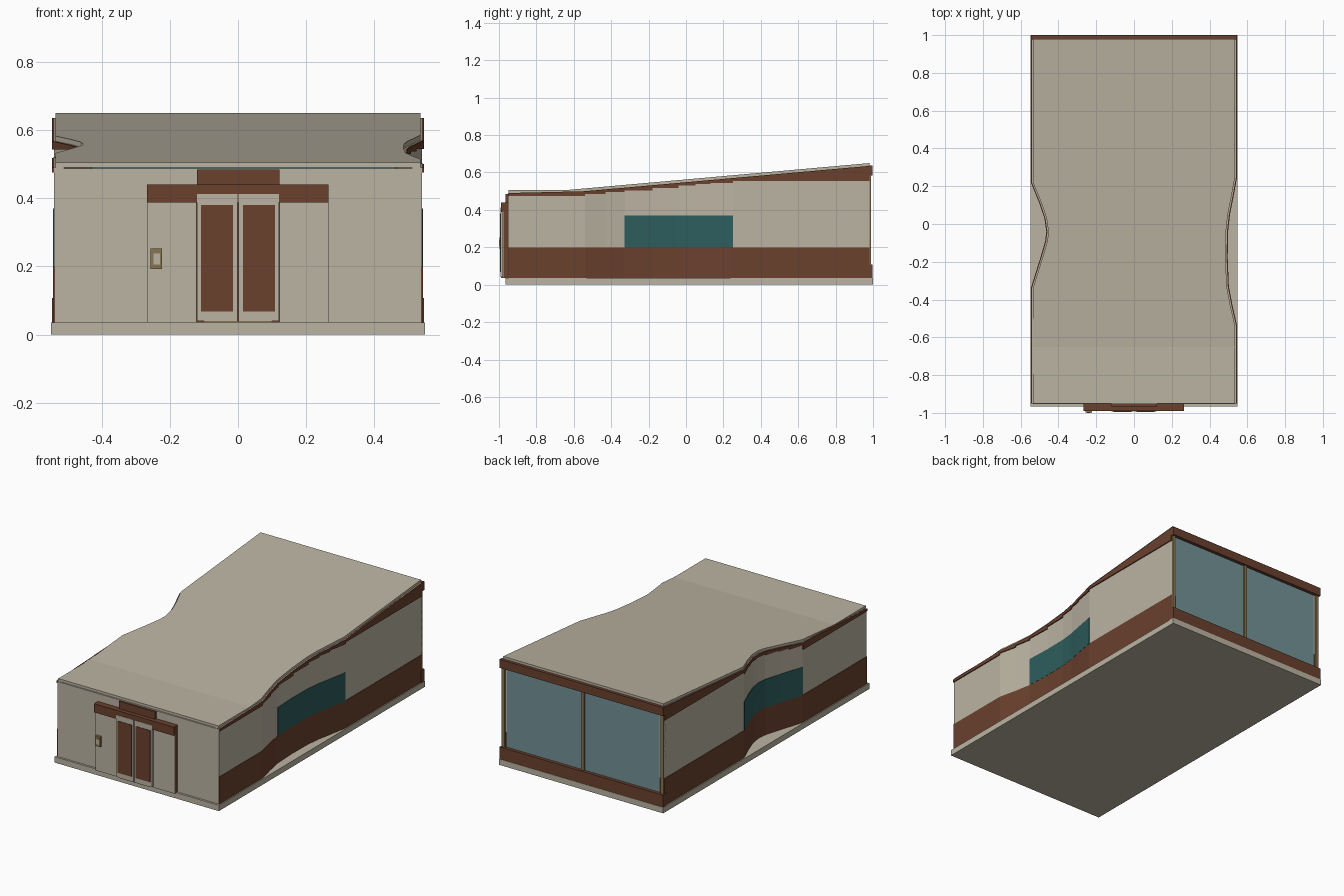
import bpy, bmesh

cube = bpy.data.objects.get("Cube")
if cube:
    bpy.data.objects.remove(cube, do_unlink=True)


def material(name, rgb):
    m = bpy.data.materials.new(name)
    m.use_nodes = True
    m.diffuse_color = (*rgb, 1)
    bsdf = next(n for n in m.node_tree.nodes if n.type == 'BSDF_PRINCIPLED')
    bsdf.inputs["Base Color"].default_value = (*rgb, 1)
    bsdf.inputs["Roughness"].default_value = 0.8
    return m


CREAM = material("cream plaster", (0.50, 0.455, 0.365))
BROWN = material("brown trim", (0.145, 0.052, 0.027))
TEAL = material("dark teal glass", (0.027, 0.11, 0.11))
GLASS = material("pale blue glass", (0.17, 0.29, 0.31))
TAN = material("tan metal", (0.25, 0.18, 0.08))


def loft(name, chains, mat):
    """Each chain is a list of rings, skinned and capped into a solid."""
    bm = bmesh.new()
    for rings in chains:
        vs = [[bm.verts.new(p) for p in ring] for ring in rings]
        for a, b in zip(vs, vs[1:]):
            for i in range(len(a)):
                j = (i + 1) % len(a)
                bm.faces.new((a[i], a[j], b[j], b[i]))
        bm.faces.new(vs[0])
        bm.faces.new(vs[-1])
    bmesh.ops.recalc_face_normals(bm, faces=bm.faces[:])
    me = bpy.data.meshes.new(name)
    bm.to_mesh(me)
    bm.free()
    me.materials.append(mat)
    ob = bpy.data.objects.new(name, me)
    bpy.context.collection.objects.link(ob)
    return ob


def ring(xa, xb, y, z0, z1):
    return [(xa, y, z0), (xb, y, z0), (xb, y, z1), (xa, y, z1)]


def box(name, x, y, z, mat):
    return loft(name, [[ring(*x, v, *z) for v in y]], mat)


def roof_top(y):
    return 0.505 + max(0, y + 0.65) * 0.089


def roof_under(y):
    return roof_top(y) - 0.015


# Plan outline of each side wall, front to back: (half width, y)
FRONT, BACK = -0.95, 0.98
left_plan = [(0.54, FRONT), (0.54, -0.54), (0.515, -0.43), (0.496, -0.33), (0.49, -0.18),
             (0.492, -0.04), (0.502, 0.05), (0.518, 0.13), (0.54, 0.25), (0.54, BACK)]
right_plan = [(0.54, FRONT), (0.54, -0.34), (0.512, -0.25), (0.49, -0.18), (0.464, -0.09),
              (0.458, -0.04), (0.468, 0.03), (0.495, 0.11), (0.54, 0.22), (0.54, BACK)]


def width_at(plan, y):
    for (xa, ya), (xb, yb) in zip(plan, plan[1:]):
        if y <= yb:
            return xa + (xb - xa) * (y - ya) / (yb - ya)
    return plan[-1][0]


# Floor slab
box("floor_slab", (-0.548, 0.548), (-0.965, 1), (0, 0.035), CREAM)

# Side walls: brown base, plaster, window strip and stepped fascia
for side, plan, s, window in (("left", left_plan, 1, (-0.34, 0.26)),
                              ("right", right_plan, -1, (-0.35, 0.23))):
    def band(out, depth, y, z0, z1, x):
        return ring(s * (x + out), s * (x - depth), y, z0, z1)

    loft(side + "_wall_base", [[band(0.002, 0.03, y, 0.035, 0.2, x) for x, y in plan]], BROWN)
    loft(side + "_wall", [[band(0, 0.03, y, 0.2, roof_under(y), x) for x, y in plan]], CREAM)
    loft(side + "_window", [[band(0.003, 0.004, y, 0.2, 0.37, x)
                             for x, y in plan if window[0] < y < window[1]]], TEAL)
    steps = []
    for (xa, ya), (xb, yb) in zip(plan, plan[1:]):
        low = roof_under(ya) - 0.015
        steps.append([band(0.006, 0.03, y, low, roof_under(y), x) for x, y in ((xa, ya), (xb, yb))])
    loft(side + "_fascia", steps, BROWN)

# Roof sheet following both side curves
ys = sorted({y for _, y in left_plan + right_plan} | {-0.65})
loft("roof", [[ring(-width_at(right_plan, y) + 0.005, width_at(left_plan, y) - 0.005,
                    y, roof_under(y), roof_top(y)) for y in ys]], CREAM)

# Front wall
box("front_wall", (-0.536, 0.536), (-0.953, -0.925), (0.035, 0.487), CREAM)

# Entrance surround with canopy
box("entrance_core", (-0.263, 0.263), (-0.976, -0.953), (0.035, 0.39), BROWN)
for name, s in (("left", 1), ("right", -1)):
    box(name + "_entrance_panel", sorted((s * 0.122, s * 0.265)), (-0.981, -0.975), (0.035, 0.39), CREAM)
    box(name + "_door", sorted((s * 0.002, s * 0.12)), (-0.992, -0.976), (0.04, 0.413), CREAM)
    box(name + "_door_panel", sorted((s * 0.014, s * 0.109)), (-0.995, -0.991), (0.068, 0.38), BROWN)
box("canopy", (-0.267, 0.265), (-0.99, -0.953), (0.388, 0.44), BROWN)
box("canopy_header", (-0.12, 0.122), (-0.965, -0.953), (0.44, 0.485), BROWN)
box("door_sill", (-0.1, 0.1), (-0.988, -0.976), (0.035, 0.04), TAN)

# Entry keypad
box("keypad_frame", (-0.256, -0.223), (-0.997, -0.981), (0.192, 0.252), TAN)
box("keypad_face", (-0.248, -0.229), (-1, -0.996), (0.206, 0.238), CREAM)

# Glazed back
box("back_glass", (-0.53, 0.53), (0.965, 0.978), (0.1, 0.6), GLASS)
box("back_sill", (-0.546, 0.546), (0.965, 0.998), (0.035, 0.108), BROWN)
box("back_fascia", (-0.546, 0.546), (0.975, 0.998), (0.585, 0.636), BROWN)
for name, x in (("left", 0.53), ("middle", 0), ("right", -0.53)):
    box(name + "_back_mullion", (x - 0.01, x + 0.01), (0.965, 0.988), (0.1, 0.59), TAN)
